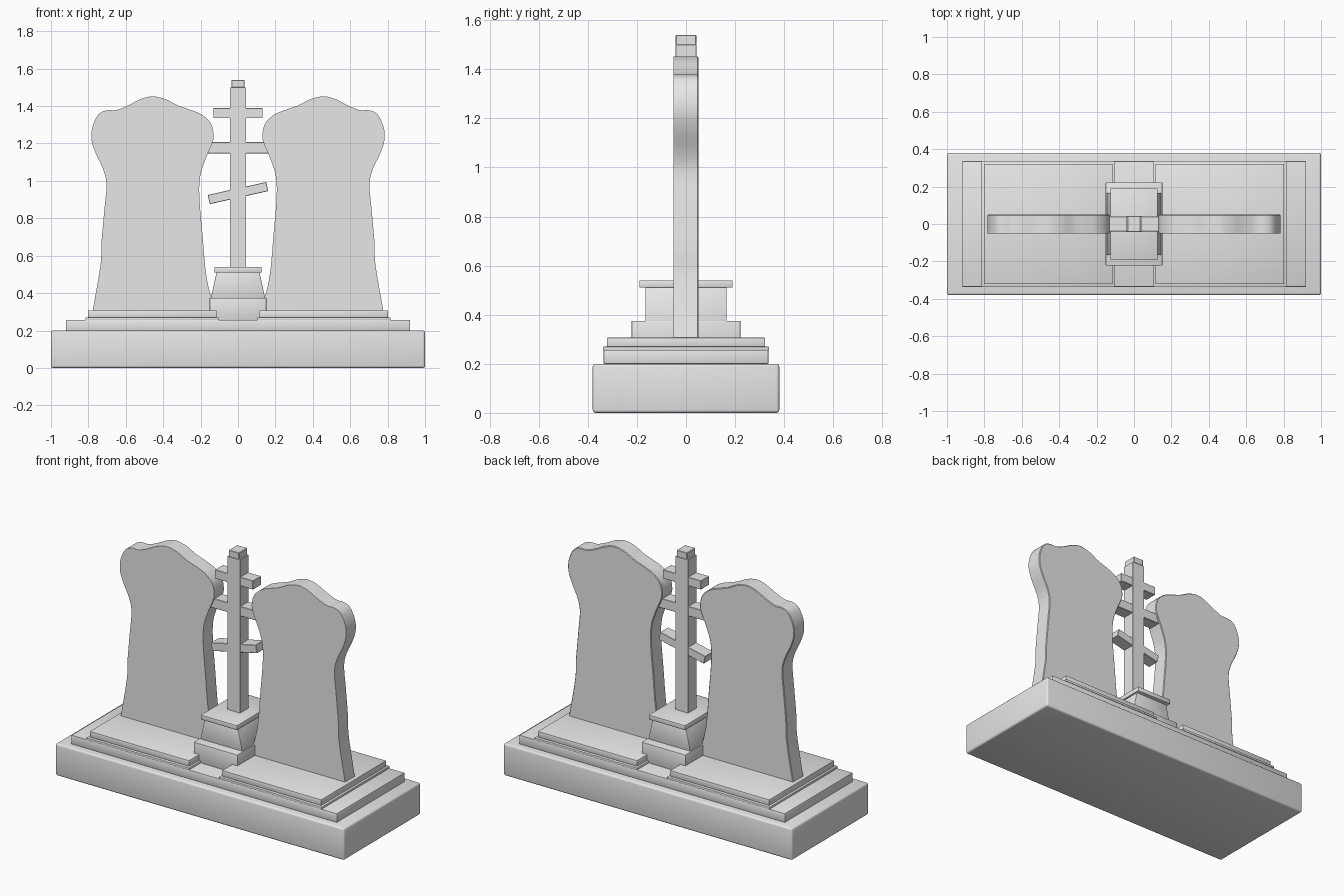
import bpy, bmesh, math
from mathutils import Matrix

if "Cube" in bpy.data.objects:
    bpy.data.objects.remove(bpy.data.objects["Cube"])

stone = bpy.data.materials.new("grey stone")
stone.diffuse_color = (0.8, 0.8, 0.8, 1)
stone.use_nodes = True
stone.node_tree.nodes["Principled BSDF"].inputs["Base Color"].default_value = stone.diffuse_color


def finish(bm, name):
    bmesh.ops.recalc_face_normals(bm, faces=bm.faces)
    mesh = bpy.data.meshes.new(name)
    bm.to_mesh(mesh)
    bm.free()
    mesh.materials.append(stone)
    obj = bpy.data.objects.new(name, mesh)
    bpy.context.collection.objects.link(obj)
    bpy.ops.object.select_all(action='DESELECT')
    obj.select_set(True)
    bpy.context.view_layer.objects.active = obj
    bpy.ops.object.shade_smooth_by_angle(angle=math.radians(35))
    return obj


def block(name, x0, x1, y, z0, z1, bevel=0.004, taper=1.0, segments=2, tilt=0.0):
    """Bevelled box, symmetric in y, optionally narrowed in x at the top or tilted about y."""
    bm = bmesh.new()
    bmesh.ops.create_cube(bm, size=1)
    cx, cz = (x0 + x1) / 2, (z0 + z1) / 2
    for v in bm.verts:
        k = taper if v.co.z > 0 else 1.0
        v.co.x *= (x1 - x0) * k
        v.co.y *= 2 * y
        v.co.z *= z1 - z0
    if bevel:
        bmesh.ops.bevel(bm, geom=bm.edges[:], offset=bevel, segments=segments,
                        profile=0.5, affect='EDGES')
    bm.transform(Matrix.Translation((cx, 0, cz)) @ Matrix.Rotation(-tilt, 4, 'Y'))
    return finish(bm, name)


def smooth_path(pts, steps=5):
    """Catmull-Rom spline through an open list of points."""
    out = []
    for i in range(len(pts) - 1):
        a, b, c, d = (pts[max(i - 1, 0)], pts[i], pts[i + 1], pts[min(i + 2, len(pts) - 1)])
        for s in range(steps):
            t = s / steps
            out.append(tuple(0.5 * (2 * q + (r - p) * t + (2 * p - 5 * q + 4 * r - w) * t * t
                                    + (3 * q - p - 3 * r + w) * t ** 3)
                             for p, q, r, w in zip(a, b, c, d)))
    return out + [pts[-1]]


# Stepped foundation
block("foundation", -1, 1, 0.38, 0, 0.2, 0.012, segments=3)
block("upper_step", -0.92, 0.92, 0.336, 0.2, 0.257)

# Headstone outline (left stone), from outer foot over the top to inner foot
OUTLINE = [(-.778, .30), (-.735, .55), (-.73, .67), (-.714, .85), (-.703, .98), (-.72, 1.06),
           (-.762, 1.15), (-.783, 1.22), (-.778, 1.29), (-.746, 1.355), (-.703, 1.377),
           (-.65, 1.379), (-.59, 1.402), (-.521, 1.437), (-.457, 1.452), (-.388, 1.437),
           (-.323, 1.404), (-.26, 1.382), (-.195, 1.355), (-.147, 1.31), (-.131, 1.254),
           (-.136, 1.206), (-.174, 1.115), (-.203, 1.02), (-.206, .90), (-.19, .714),
           (-.174, .527), (-.152, .41), (-.115, .30)]


def headstone(name, side):
    bm = bmesh.new()
    face = bm.faces.new([bm.verts.new((-side * x, -0.05, z)) for x, z in smooth_path(OUTLINE)])
    ext = bmesh.ops.extrude_face_region(bm, geom=[face])
    verts = [g for g in ext["geom"] if isinstance(g, bmesh.types.BMVert)]
    bmesh.ops.translate(bm, verts=verts, vec=(0, 0.1, 0))
    # Softened rear rim
    rim = [e for e in bm.edges if all(v.co.y > 0.04 for v in e.verts)]
    bmesh.ops.bevel(bm, geom=rim, offset=0.004, segments=1, affect='EDGES')
    finish(bm, name)


# Paired plinths and headstones
for label, side in (("left", -1), ("right", 1)):
    xs = sorted((side * 0.815, side * 0.103))
    block(label + "_plinth_lower", *xs, 0.338, 0.255, 0.27, 0.003)
    xs = sorted((side * 0.802, side * 0.114))
    block(label + "_plinth_upper", *xs, 0.322, 0.269, 0.307)
    headstone(label + "_headstone", side)

# Pedestal of the cross
block("pedestal_foot", -0.152, 0.152, 0.222, 0.255, 0.375)
block("pedestal_body", -0.145, 0.145, 0.165, 0.374, 0.512, 0.002, taper=0.79)
block("pedestal_cap", -0.126, 0.126, 0.19, 0.51, 0.54)

# Cross with three bars, the lowest one slanted
block("cross_post", -0.044, 0.044, 0.042, 0.538, 1.5, 0.002, segments=1)
block("cross_tip", -0.036, 0.036, 0.042, 1.498, 1.54, 0.003, segments=1)
block("cross_top_bar", -0.132, 0.132, 0.04, 1.335, 1.39, 0.002, segments=1)
block("cross_main_bar", -0.168, 0.168, 0.04, 1.147, 1.207, 0.002, segments=1)
block("cross_slanted_bar", -0.16, 0.16, 0.04, 0.91, 0.96, 0.002, segments=1,
      tilt=math.radians(12.5))
